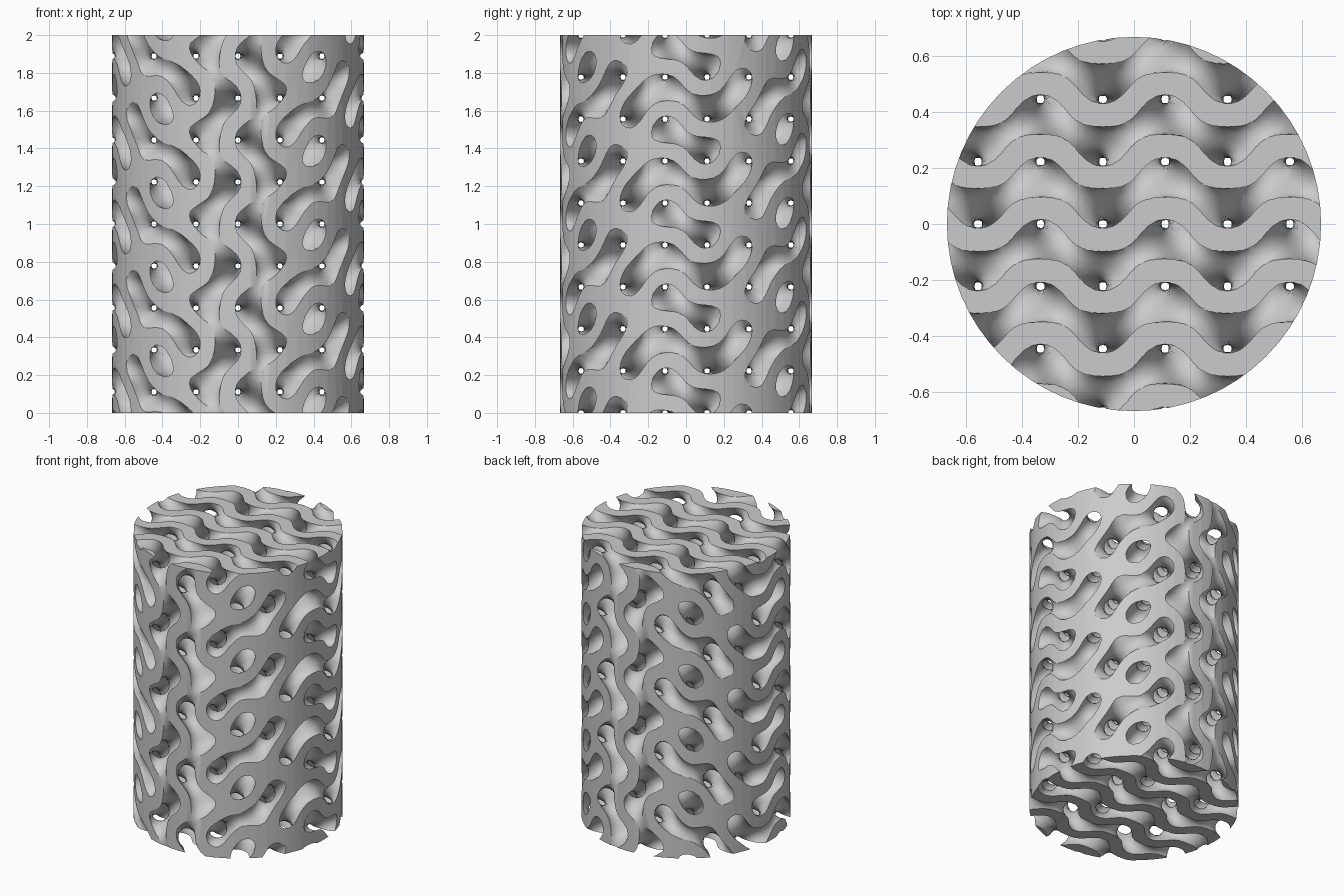
import bpy
from math import sin, cos, pi, copysign
from itertools import product
from mathutils import Vector

if "Cube" in bpy.data.objects:
    bpy.data.objects.remove(bpy.data.objects["Cube"])

HEIGHT, RADIUS = 2.0, 2 / 3
PERIOD = HEIGHT / 4.5            # size of one lattice cell
WALL = 0.76                      # level that sets the wall thickness
STEPS = 16                       # samples per lattice cell
SCALE = PERIOD / (2 * pi)        # lattice angle to model units
D = 2 * pi / STEPS
HALF = STEPS * 7 // 4            # block reaches past the cylinder on every side
LOW, HIGH = (-HALF, -HALF, -STEPS // 4), (HALF, HALF, STEPS * 19 // 4)


def gyroid(p):
    x, y, z = p
    return sin(x) * cos(y) + sin(y) * cos(z) - sin(z) * cos(x)


def slope(p):
    x, y, z = p
    return Vector((cos(x) * cos(y) + sin(z) * sin(x),
                   cos(y) * cos(z) - sin(x) * sin(y),
                   -sin(y) * sin(z) - cos(z) * cos(x)))


# Solid sample sites of the wavy wall
ranges = [range(a, b + 1) for a, b in zip(LOW, HIGH)]
solid = {s for s in product(*ranges) if abs(gyroid([c * D for c in s])) < WALL}

verts, faces, cell_index = [], [], {}
CORNERS = list(product((0, 1), repeat=3))


def cell_vertex(cell):
    """One vertex per sample cell, pulled onto the wall surface."""
    if cell in cell_index:
        return cell_index[cell]
    sites = [tuple(a + b for a, b in zip(cell, c)) for c in CORNERS]
    groups = [[Vector(s) for s in sites if (s in solid) == side] for side in (True, False)]
    p = sum((sum(g, Vector((0, 0, 0))) / len(g) for g in groups), Vector((0, 0, 0))) * (D / 2)
    if all(lo <= c < hi for lo, c, hi in zip(LOW, cell, HIGH)):
        for _ in range(3):
            value, grad = gyroid(p), slope(p)
            p += grad * ((copysign(WALL, value) - value) / grad.length_squared)
    cell_index[cell] = len(verts)
    verts.append(p * SCALE)
    return cell_index[cell]


# A quad between every solid site and each empty neighbour
for site in solid:
    for axis in range(3):
        b, c = (axis + 1) % 3, (axis + 2) % 3
        for way in (1, -1):
            near = list(site)
            near[axis] += way
            if tuple(near) in solid:
                continue
            quad = []
            for db, dc in ((1, 1), (0, 1), (0, 0), (1, 0)):
                cell = list(site)
                cell[axis] -= way < 0
                cell[b] -= db
                cell[c] -= dc
                quad.append(cell_vertex(tuple(cell)))
            faces.append(quad[::way])

mesh = bpy.data.meshes.new("gyroid_lattice")
mesh.from_pydata(verts, [], faces)
lattice = bpy.data.objects.new("gyroid_lattice", mesh)
bpy.context.collection.objects.link(lattice)

# Plain grey material
grey = bpy.data.materials.new("plain_grey")
grey.use_nodes = True
grey.diffuse_color = (0.6, 0.6, 0.6, 1)
grey.node_tree.nodes["Principled BSDF"].inputs["Base Color"].default_value = (0.6, 0.6, 0.6, 1)
mesh.materials.append(grey)

# Cylinder that trims the lattice block
bpy.ops.mesh.primitive_cylinder_add(vertices=64, radius=RADIUS, depth=HEIGHT,
                                    location=(0, 0, HEIGHT / 2))
cutter = bpy.context.object
cutter.name = "trim_cylinder"
cutter.hide_render = True
cutter.data.materials.append(grey)

trim = lattice.modifiers.new("trim", 'BOOLEAN')
trim.operation = 'INTERSECT'
trim.object = cutter
for solver in ('MANIFOLD', 'EXACT'):
    trim.solver = solver
    bpy.context.view_layer.update()
    result = lattice.evaluated_get(bpy.context.evaluated_depsgraph_get())
    if len(result.data.vertices) and result.dimensions.z < HEIGHT + 0.01:
        break

# Apply the trim and shade smooth with crisp cut edges
bpy.ops.object.select_all(action='DESELECT')
lattice.select_set(True)
bpy.context.view_layer.objects.active = lattice
bpy.ops.object.modifier_apply(modifier=trim.name)
bpy.data.objects.remove(cutter)
bpy.ops.object.shade_smooth_by_angle(angle=pi / 6)
